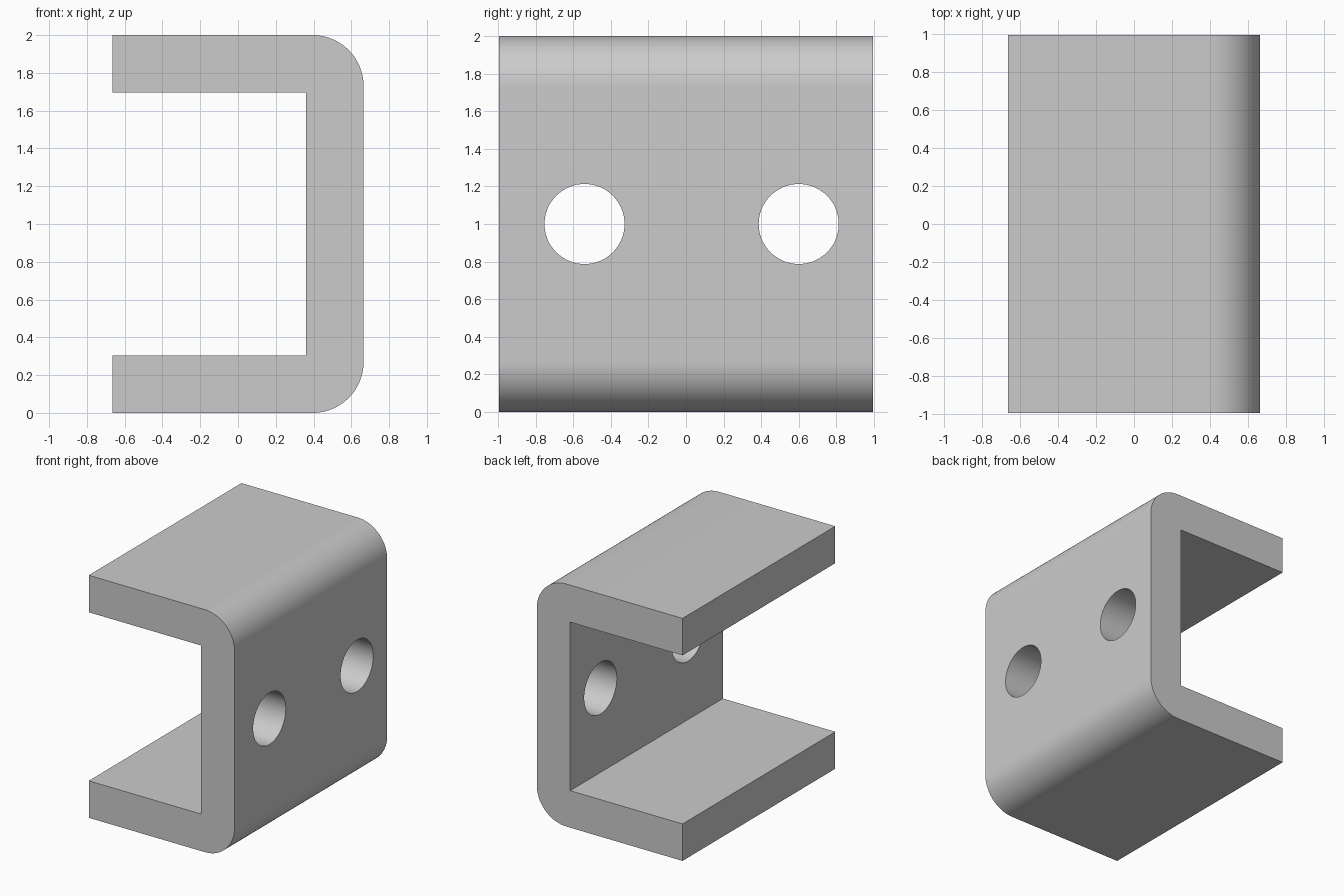
import bpy, bmesh, math

cube = bpy.data.objects.get("Cube")
if cube:
    bpy.data.objects.remove(cube, do_unlink=True)

HALF_X, HALF_Y, HEIGHT = 0.665, 0.995, 2.0
WALL, RADIUS, ARC_STEPS = 0.305, 0.27, 24
HOLE_RADIUS, HOLE_YS = 0.213, (-0.54, 0.6)

grey = bpy.data.materials.new("plain grey")
grey.use_nodes = True
colour = (0.6, 0.6, 0.6, 1)
grey.diffuse_color = colour
grey.node_tree.nodes["Principled BSDF"].inputs["Base Color"].default_value = colour


def corner(cx, cz, start):
    """Quarter arc of the rounded outer bend."""
    angles = [start + math.pi / 2 * i / ARC_STEPS for i in range(ARC_STEPS + 1)]
    return [(cx + RADIUS * math.cos(a), cz + RADIUS * math.sin(a)) for a in angles]


# Channel profile: rounded outside, square inside, open towards -x
bend_x, inner_x = HALF_X - RADIUS, HALF_X - WALL
profile = [(-HALF_X, 0)]
profile += corner(bend_x, RADIUS, -math.pi / 2)
profile += corner(bend_x, HEIGHT - RADIUS, 0)
profile += [(-HALF_X, HEIGHT), (-HALF_X, HEIGHT - WALL), (inner_x, HEIGHT - WALL),
            (inner_x, WALL), (-HALF_X, WALL)]

# Extrude the profile along y
bm = bmesh.new()
face = bm.faces.new([bm.verts.new((x, -HALF_Y, z)) for x, z in profile])
result = bmesh.ops.extrude_face_region(bm, geom=[face])
moved = [g for g in result["geom"] if isinstance(g, bmesh.types.BMVert)]
bmesh.ops.translate(bm, verts=moved, vec=(0, 2 * HALF_Y, 0))
bmesh.ops.recalc_face_normals(bm, faces=bm.faces)
mesh = bpy.data.meshes.new("channel_bracket")
bm.to_mesh(mesh)
bm.free()
mesh.materials.append(grey)
bracket = bpy.data.objects.new("channel_bracket", mesh)
bpy.context.collection.objects.link(bracket)

# Two bolt holes through the web
for i, y in enumerate(HOLE_YS):
    bpy.ops.mesh.primitive_cylinder_add(
        vertices=64, radius=HOLE_RADIUS, depth=1,
        location=(HALF_X - WALL / 2, y, HEIGHT / 2), rotation=(0, math.pi / 2, 0))
    cutter = bpy.context.object
    cutter.name = f"bolt_hole_cutter_{i + 1}"
    cutter.data.materials.append(grey)
    cut = bracket.modifiers.new(f"bolt_hole_{i + 1}", "BOOLEAN")
    cut.operation, cut.solver, cut.object = "DIFFERENCE", "EXACT", cutter

# Apply the cuts, then remove the cutters
bpy.context.view_layer.objects.active = bracket
for modifier in list(bracket.modifiers):
    cutter = modifier.object
    bpy.ops.object.modifier_apply(modifier=modifier.name)
    bpy.data.objects.remove(cutter, do_unlink=True)

# Smooth the bends and hole walls, keep the edges sharp
bpy.ops.object.select_all(action="DESELECT")
bracket.select_set(True)
bpy.ops.object.shade_smooth_by_angle(angle=math.radians(30))
